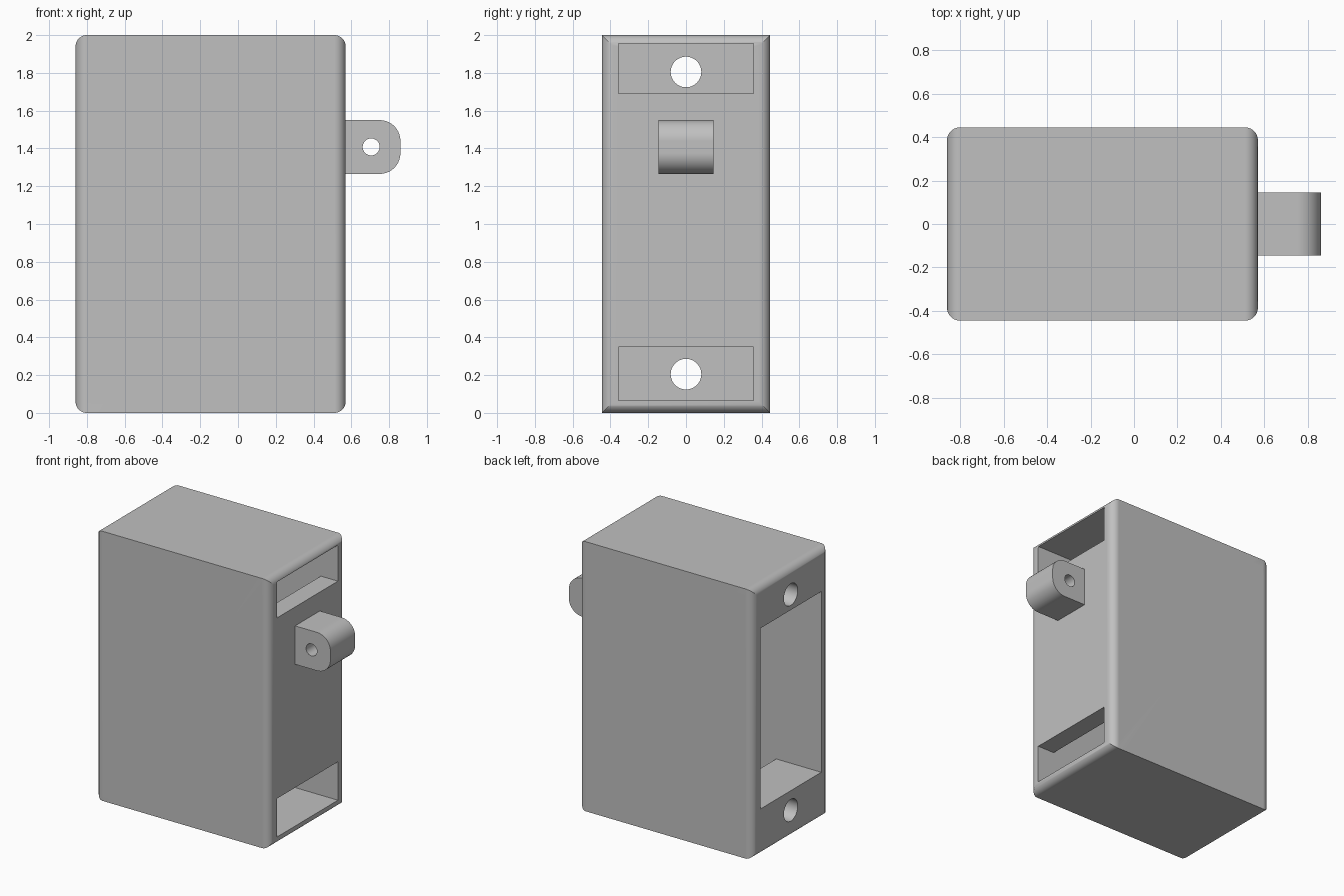
import bpy, bmesh, math
from mathutils import Vector

old = bpy.data.objects.get("Cube")
if old:
    bpy.data.objects.remove(old, do_unlink=True)

GREY = (0.53, 0.53, 0.53, 1)
grey = bpy.data.materials.new("plain_grey")
grey.use_nodes = True
grey.diffuse_color = GREY
grey.node_tree.nodes["Principled BSDF"].inputs["Base Color"].default_value = GREY


def rounded_rect(x0, x1, v0, v1, r_left, r_right, steps=10):
    """Outline of a rectangle with separate radii on its left and right corners."""
    corners = [(x1, v1, r_right, 0), (x0, v1, r_left, 90),
               (x0, v0, r_left, 180), (x1, v0, r_right, 270)]
    mx, mv = (x0 + x1) / 2, (v0 + v1) / 2
    pts = []
    for x, v, r, start in corners:
        if r == 0:
            pts.append((x, v))
            continue
        cx = x - math.copysign(r, x - mx)
        cv = v - math.copysign(r, v - mv)
        for i in range(steps + 1):
            a = math.radians(start + 90 * i / steps)
            pts.append((cx + r * math.cos(a), cv + r * math.sin(a)))
    return pts


def circle(u, v, r, steps=48):
    return [(u + r * math.cos(math.tau * i / steps),
             v + r * math.sin(math.tau * i / steps)) for i in range(steps)]


# Where a 2D outline lies for each extrusion axis
PLACE = {"x": lambda u, v, w: (w, u, v),
         "y": lambda u, v, w: (u, w, v),
         "z": lambda u, v, w: (u, v, w)}


def prism(name, outline, axis, lo, hi):
    bm = bmesh.new()
    place = PLACE[axis]
    face = bm.faces.new([bm.verts.new(place(u, v, lo)) for u, v in outline])
    grown = bmesh.ops.extrude_face_region(bm, geom=[face])["geom"]
    shift = Vector(place(0, 0, hi - lo))
    bmesh.ops.translate(bm, vec=shift,
                        verts=[g for g in grown if isinstance(g, bmesh.types.BMVert)])
    bmesh.ops.recalc_face_normals(bm, faces=bm.faces[:])
    mesh = bpy.data.meshes.new(name)
    bm.to_mesh(mesh)
    bm.free()
    mesh.materials.append(grey)
    obj = bpy.data.objects.new(name, mesh)
    bpy.context.collection.objects.link(obj)
    return obj


def select(obj):
    bpy.ops.object.select_all(action="DESELECT")
    obj.select_set(True)
    bpy.context.view_layer.objects.active = obj


def combine(obj, tool, operation):
    """Apply a boolean and discard its tool."""
    mod = obj.modifiers.new("cut", "BOOLEAN")
    mod.operation = operation
    mod.solver = "EXACT"
    mod.object = tool
    select(obj)
    bpy.ops.object.modifier_apply(modifier=mod.name)
    bpy.data.objects.remove(tool, do_unlink=True)


def finish(obj):
    select(obj)
    bpy.ops.object.shade_smooth_by_angle(angle=math.radians(30))
    mod = obj.modifiers.new("even_shading", "WEIGHTED_NORMAL")
    mod.keep_sharp = True


# Main dimensions
LEFT, RIGHT, DEPTH, FILLET = -0.86, 0.57, 0.445, 0.06
FLANGE, PLATE = -0.49, 0.43        # inner faces of the two end walls
FLOOR, SILL, HEAD, CEILING = 0.065, 0.35, 1.69, 1.955

# Housing: rounded in both the side and the plan outline
housing = prism("housing", rounded_rect(LEFT, RIGHT, 0, 2, FILLET, FILLET),
                "y", -DEPTH, DEPTH)
plan = prism("plan_tool", rounded_rect(LEFT, RIGHT, -DEPTH, DEPTH, FILLET, FILLET),
             "z", -0.1, 2.1)
combine(housing, plan, "INTERSECT")

# Cavity with a tall window at one end and two slots at the other
void = [(-1, SILL), (FLANGE, SILL), (FLANGE, FLOOR), (0.7, FLOOR),
        (0.7, SILL), (PLATE, SILL), (PLATE, HEAD), (0.7, HEAD),
        (0.7, CEILING), (FLANGE, CEILING), (FLANGE, HEAD), (-1, HEAD)]
combine(housing, prism("cavity_tool", void, "y", -0.357, 0.357), "DIFFERENCE")

# Screw holes through the flanges
for z in (0.205, 1.805):
    combine(housing, prism("screw_tool", circle(0, z, 0.081), "x", -1, -0.4),
            "DIFFERENCE")
finish(housing)

# Mounting lug with a cross hole
lug = prism("mounting_lug", rounded_rect(RIGHT - 0.01, 0.86, 1.265, 1.55, 0, 0.11),
            "y", -0.145, 0.145)
combine(lug, prism("pin_tool", circle(0.705, 1.408, 0.045, 32), "y", -0.3, 0.3),
        "DIFFERENCE")
finish(lug)
